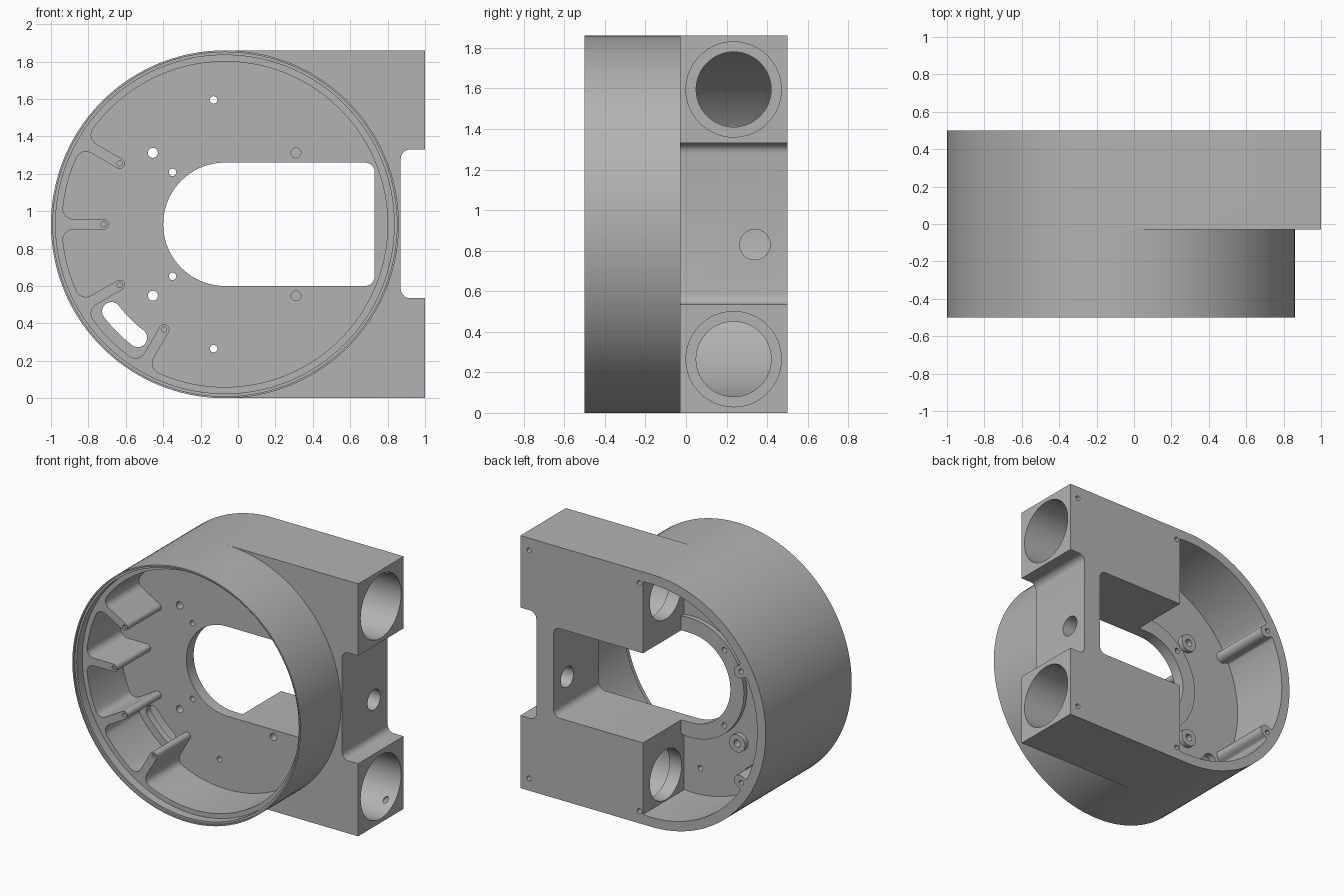
import bpy, bmesh
from math import sin, cos, pi, radians, sqrt, atan2
from mathutils import Vector

if "Cube" in bpy.data.objects:
    bpy.data.objects.remove(bpy.data.objects["Cube"])

CX, CZ, R = -0.07, 0.93, 0.93      # drum centre and radius
FLOOR, BACK = -0.03, 0.5           # front of the inner plate, rear face


def arc(x, z, r, a0, a1, n=16):
    """Points on a circle, angles in degrees."""
    return [(x + r * cos(radians(a0 + (a1 - a0) * i / n)),
             z + r * sin(radians(a0 + (a1 - a0) * i / n))) for i in range(n + 1)]


def circle(x, z, r, n=24):
    return arc(x, z, r, 0, 360, n)[:-1]


def prism(name, outline, lo, hi, axis="Y"):
    """Extrude an (x, z) outline along Y, or a (y, z) outline along X."""
    bm = bmesh.new()
    put = (lambda a, b: (a, lo, b)) if axis == "Y" else (lambda a, b: (lo, a, b))
    face = bm.faces.new([bm.verts.new(put(a, b)) for a, b in outline])
    new = bmesh.ops.extrude_face_region(bm, geom=[face])["geom"]
    step = Vector((0, hi - lo, 0)) if axis == "Y" else Vector((hi - lo, 0, 0))
    bmesh.ops.translate(bm, vec=step, verts=[v for v in new if isinstance(v, bmesh.types.BMVert)])
    bmesh.ops.recalc_face_normals(bm, faces=bm.faces)
    mesh = bpy.data.meshes.new(name)
    bm.to_mesh(mesh)
    bm.free()
    ob = bpy.data.objects.new(name, mesh)
    bpy.context.collection.objects.link(ob)
    return ob


def cut(target, cutter):
    """Subtract the cutter and discard it."""
    mod = target.modifiers.new("cut", "BOOLEAN")
    mod.operation, mod.solver, mod.object = "DIFFERENCE", "EXACT", cutter
    bpy.context.view_layer.objects.active = target
    bpy.ops.object.modifier_apply(modifier=mod.name)
    bpy.data.objects.remove(cutter)


def ribbed_wall(r, start, end, angles, tip, w, f):
    """Round wall from start down to end degrees, with filleted ribs pointing inward."""
    pts, at = [], start
    v = w + f
    u = sqrt((r - f) ** 2 - v * v)
    spread = atan2(v, u) * 180 / pi
    side = arc(u, v, f, spread, -90, 6)
    rib = side + arc(tip, 0, w, 90, 270, 10) + [(a, -b) for a, b in reversed(side)]
    for ang in angles:
        n = max(3, int((at - ang - spread) / 3))
        pts += arc(CX, CZ, r, at, ang + spread, n)[:-1]
        c, s = cos(radians(ang)), sin(radians(ang))
        pts += [(CX + a * c - b * s, CZ + a * s + b * c) for a, b in rib]
        at = ang - spread
    return pts + arc(CX, CZ, r, at, end, int((at - end) / 3))[1:]


def rounded_right(x, z0, z1, r):
    """Two rounded corners on the right side, bottom to top."""
    return arc(x - r, z0 + r, r, -90, 0, 6) + arc(x - r, z1 - r, r, 0, 90, 6)


# Drum and rear block as one D shape, then trimmed in front to leave a round drum
body = prism("motor_housing", arc(CX, CZ, R, 90, 270, 72) + [(1, 0), (1, 2 * R)], -0.5, BACK)
trim = arc(CX, CZ, R, 90, -90, 72) + [(CX, -0.2), (1.3, -0.2), (1.3, 2.1), (CX, 2.1)]
cut(body, prism("front_trim", trim, -0.7, FLOOR))

# Stepped front rim and ribbed front cavity
cut(body, prism("rim_lip", circle(CX, CZ, 0.92, 144), -0.6, -0.485))
cut(body, prism("rim_ledge", circle(CX, CZ, 0.905, 144), -0.6, -0.42))
ribs = [240, 210, 180, 150]
front = ribbed_wall(0.87, 300, -60, ribs, 0.65, 0.028, 0.055)[:-1]
cut(body, prism("front_cavity", front, -0.6, FLOOR))

# Rear pocket with screw columns, leaving a raised flange round the window
columns = [209.3, 150.7]
edge = 85.3
pocket = prism("rear_pocket", ribbed_wall(0.86, 360 - edge, edge, columns, 0.82, 0.045, 0.02),
               0.02, 0.7)
cut(pocket, prism("flange", circle(CX, CZ, 0.44, 72), -0.1, 0.055))
for s in (1, -1):
    cut(pocket, prism("flange_boss", circle(-0.455, CZ + s * 0.382, 0.065), -0.1, 0.055))
cut(body, pocket)

# Window through the plate, continuing as the gap between the rear arms
window = rounded_right(0.73, 0.6, 1.26, 0.05) + arc(CX, CZ, 0.33, 90, 270, 36)
cut(body, prism("window", window, -0.4, 0.7))

# Notch in the right end
notch = [(2 * 0.87 + 0.4 - x, z) for x, z in rounded_right(1.27, 0.535, 1.33, 0.05)]
notch += [(1.2, 1.33), (1.2, 0.535)]
cut(body, prism("end_notch", notch, -0.2, 0.7))

# Stepped bores along the arms and the cable hole between them
for s in (1, -1):
    z = CZ + s * 0.665
    cut(body, prism("bore", circle(0.235, z, 0.235, 64), 0.1, 1.2, "X"))
    cut(body, prism("bore_throat", circle(0.235, z, 0.185, 64), -0.15, 0.3, "X"))
cut(body, prism("cable_hole", circle(0.34, 0.83, 0.075, 32), 0.65, 1.1, "X"))

# Curved slot in the plate
a, b = 217.5, 232.5
ends = [(CX + 0.765 * cos(radians(t)), CZ + 0.765 * sin(radians(t))) for t in (a, b)]
slot = (arc(CX, CZ, 0.815, a, b, 8) + arc(*ends[1], 0.05, b, b + 180, 10)[1:-1]
        + arc(CX, CZ, 0.715, b, a, 8) + arc(*ends[0], 0.05, a + 180, a + 360, 10)[1:-1])
cut(body, prism("slot", slot, -0.2, 0.2))

# Screw holes, mirrored above and below the middle
for s in (1, -1):
    for x, dz, r, depth in ((-0.13, 0.665, 0.02, 0.2), (-0.455, 0.382, 0.027, 0.2),
                            (-0.35, 0.278, 0.02, 0.2), (0.31, 0.382, 0.027, 0.12)):
        cut(body, prism("plate_hole", circle(x, CZ + s * dz, r, 16), -0.2, depth))
    for x, dz in ((-0.8, 0.41), (0.03, 0.84), (0.93, 0.84)):
        cut(body, prism("rear_hole", circle(x, CZ + s * dz, 0.018, 16), 0.3, 0.7))
for t in ribs:
    x, z = CX + 0.65 * cos(radians(t)), CZ + 0.65 * sin(radians(t))
    cut(body, prism("rib_hole", circle(x, z, 0.014, 12), -0.6, -0.25))

# Single grey material and smooth curved walls
grey = bpy.data.materials.new("plain_grey")
grey.use_nodes = True
colour = (0.45, 0.45, 0.45, 1)
grey.diffuse_color = colour
grey.node_tree.nodes["Principled BSDF"].inputs["Base Color"].default_value = colour
body.data.materials.clear()
body.data.materials.append(grey)
for p in body.data.polygons:
    p.material_index = 0
bpy.ops.object.select_all(action="DESELECT")
body.select_set(True)
bpy.context.view_layer.objects.active = body
bpy.ops.object.shade_smooth_by_angle(angle=radians(30))
